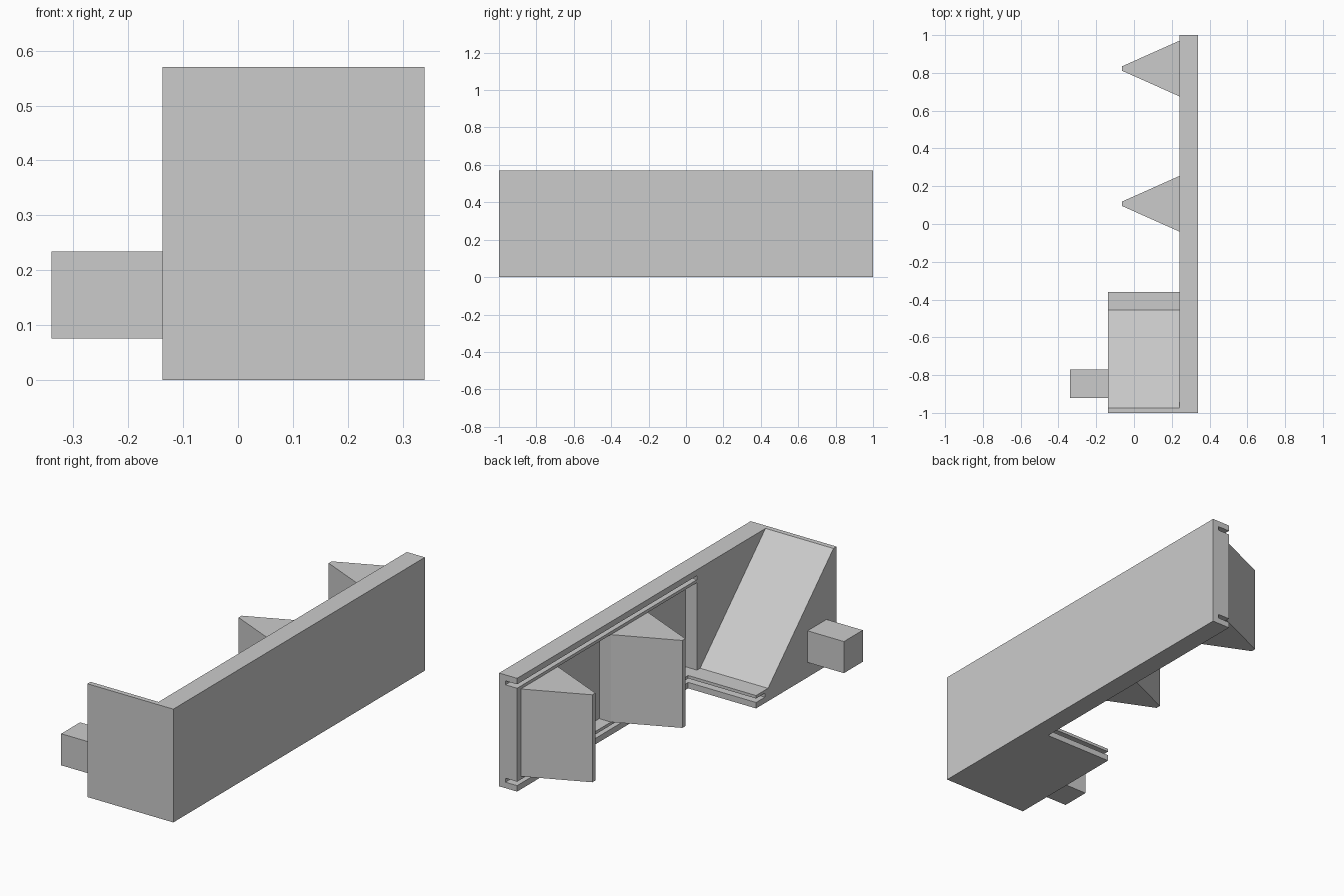
import bpy
import bmesh

cube = bpy.data.objects.get("Cube")
if cube:
    bpy.data.objects.remove(cube, do_unlink=True)

grey = bpy.data.materials.new("plain_grey")
grey.use_nodes = True
grey.diffuse_color = (0.6, 0.6, 0.6, 1)
grey.node_tree.nodes["Principled BSDF"].inputs["Base Color"].default_value = (0.6, 0.6, 0.6, 1)


def prism(name, points, axis, low, high):
    """Extrude a flat profile along an axis (x: profile in y,z; z: profile in x,y)."""
    bm = bmesh.new()
    place = (lambda a, b, t: (t, a, b)) if axis == "x" else (lambda a, b, t: (a, b, t))
    face = bm.faces.new([bm.verts.new(place(a, b, low)) for a, b in points])
    top = bmesh.ops.extrude_face_region(bm, geom=[face])["geom"]
    for v in top:
        if isinstance(v, bmesh.types.BMVert):
            v.co["xyz".index(axis)] = high
    bmesh.ops.recalc_face_normals(bm, faces=bm.faces)
    mesh = bpy.data.meshes.new(name)
    bm.to_mesh(mesh)
    bm.free()
    mesh.materials.append(grey)
    obj = bpy.data.objects.new(name, mesh)
    bpy.context.collection.objects.link(obj)
    return obj


def box(name, x, y, z):
    corners = [(x[0], y[0]), (x[1], y[0]), (x[1], y[1]), (x[0], y[1])]
    return prism(name, corners, "z", *z)


def cut(target, cutter):
    mod = target.modifiers.new("cut", "BOOLEAN")
    mod.operation = "DIFFERENCE"
    mod.solver = "EXACT"
    mod.object = cutter
    bpy.context.view_layer.objects.active = target
    bpy.ops.object.modifier_apply(modifier=mod.name)
    bpy.data.objects.remove(cutter, do_unlink=True)


HEIGHT, FACE, FLOOR = 0.57, 0.24, 0.305
INNER = -0.43          # where the grooves and the recess stop
LOW, HIGH = 0.065, 0.505

# Long side panel with a slot near each edge and a shallow recess between
panel = box("side_panel", (FACE, 0.34), (-1, 1), (0, HEIGHT))
for z in (0.03, HEIGHT - 0.05):
    cut(panel, box("slot_cutter", (0.2, FLOOR), (INNER, 1.1), (z, z + 0.02)))
cut(panel, box("recess_cutter", (0.2, FLOOR), (INNER, 0.97), (LOW, HIGH)))

# Sloped end block with a slotted foot
ramp = [(-1, 0), (-0.36, 0), (-0.36, 0.03), (INNER, 0.03), (INNER, 0.05),
        (-0.36, 0.05), (-0.36, LOW), (-0.455, LOW), (-0.975, HEIGHT), (-1, HEIGHT)]
prism("ramp_block", ramp, "x", -0.138, FACE)

# Square peg on the outer side of the block
box("side_peg", (-0.34, -0.138), (-0.92, -0.77), (0.075, 0.234))

# Two tapered wedges seated in the recess
for name, y in (("rear_wedge", 0.823), ("middle_wedge", 0.107)):
    outline = [(FLOOR, y - 0.147), (FACE, y - 0.147), (-0.063, y - 0.012),
               (-0.063, y + 0.012), (FACE, y + 0.147), (FLOOR, y + 0.147)]
    prism(name, outline, "z", LOW, HIGH)
